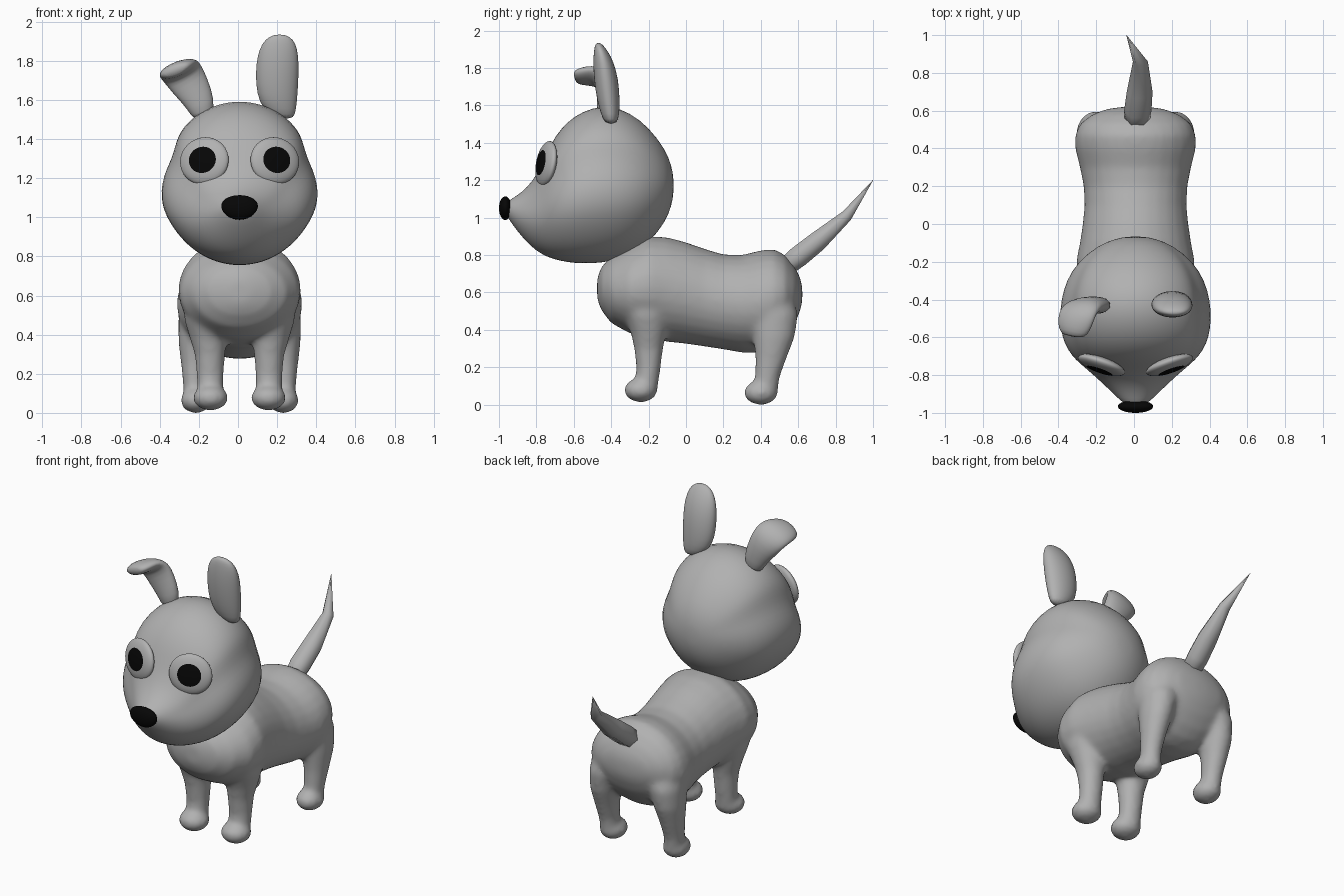
import bpy, bmesh, math
from mathutils import Vector, Matrix

if "Cube" in bpy.data.objects:
    bpy.data.objects.remove(bpy.data.objects["Cube"])


def material(name, v):
    m = bpy.data.materials.new(name)
    m.diffuse_color = (v, v, v, 1)
    m.use_nodes = True
    m.node_tree.nodes["Principled BSDF"].inputs["Base Color"].default_value = m.diffuse_color
    return m


GREY = material("coat grey", 0.44)
BLACK = material("black", 0.002)
MID = .008  # middle plane of head and body


def add_loft(bm, rings):
    """Skin a list of equally long point rings and close both ends."""
    loops = [[bm.verts.new(p) for p in r] for r in rings]
    n = len(loops[0])
    for a, b in zip(loops, loops[1:]):
        for i in range(n):
            j = (i + 1) % n
            bm.faces.new((a[i], a[j], b[j], b[i]))
    bm.faces.new(loops[0])
    bm.faces.new(loops[-1])


def ellipse(c, u, v, n=20):
    c, u, v = Vector(c), Vector(u), Vector(v)
    return [c + u * math.cos(2 * math.pi * i / n) + v * math.sin(2 * math.pi * i / n)
            for i in range(n)]


def add_ball(bm, c, r):
    mat = Matrix.Translation(c) @ Matrix.Diagonal((*r, 1))
    bmesh.ops.create_uvsphere(bm, u_segments=32, v_segments=16, radius=1, matrix=mat)


def finish(bm, name, mats, subsurf=0):
    bmesh.ops.recalc_face_normals(bm, faces=bm.faces)
    me = bpy.data.meshes.new(name)
    bm.to_mesh(me)
    bm.free()
    for m in mats:
        me.materials.append(m)
    for p in me.polygons:
        p.use_smooth = True
    ob = bpy.data.objects.new(name, me)
    bpy.context.collection.objects.link(ob)
    if subsurf:
        s = ob.modifiers.new("subdivision", 'SUBSURF')
        s.levels = s.render_levels = subsurf
    return ob


# Body and four legs, fused into one smooth skin
bm = bmesh.new()
torso = [  # y, bottom, top, half width
    (-.475, .56, .68, .06), (-.45, .50, .74, .16), (-.40, .435, .79, .24),
    (-.30, .38, .85, .305), (-.20, .355, .90, .315), (-.10, .335, .895, .295),
    (0, .325, .868, .28), (.10, .31, .833, .27), (.20, .295, .803, .275),
    (.30, .277, .80, .295), (.40, .275, .825, .32), (.47, .30, .832, .32),
    (.53, .355, .80, .295), (.58, .43, .74, .23), (.61, .50, .68, .15),
    (.622, .55, .63, .05)]
add_loft(bm, [ellipse((0, y, (b + t) / 2), (w, 0, 0), (0, 0, (t - b) / 2), 28)
              for y, b, t, w in torso])
front_leg = [  # z, x, y, half width, half depth
    (.06, .15, -.215, .066, .06), (.20, .15, -.20, .07, .066),
    (.30, .152, -.20, .078, .078), (.38, .16, -.20, .095, .095),
    (.48, .17, -.21, .115, .125), (.62, .165, -.21, .10, .11),
    (.70, .15, -.21, .06, .06)]
back_leg = [
    (.06, .225, .425, .058, .064), (.15, .23, .435, .06, .068),
    (.25, .23, .455, .07, .085), (.36, .225, .470, .088, .112),
    (.48, .208, .472, .106, .128), (.60, .18, .45, .115, .115),
    (.70, .15, .43, .06, .06)]
for s in (-1, 1):
    for leg in (front_leg, back_leg):
        add_loft(bm, [ellipse((s * x, y, z), (rx, 0, 0), (0, ry, 0))
                      for z, x, y, rx, ry in leg])
    add_ball(bm, (s * .148, -.242, .077), (.091, .09, .065))
    add_ball(bm, (s * .223, .40, .064), (.080, .092, .066))
bm.transform(Matrix.Translation((MID, 0, 0)))
body = finish(bm, "body_and_legs", [GREY])
rm = body.modifiers.new("fuse", 'REMESH')
rm.mode = 'VOXEL'
rm.voxel_size = .014
rm.use_smooth_shade = True
sm = body.modifiers.new("soften", 'SMOOTH')
sm.factor = .5
sm.iterations = 16

# Head: round skull running into a pointed muzzle, with full cheeks
skull = [  # y, bottom, top, half width
    (-.066, 1.13, 1.21, .04), (-.078, 1.06, 1.28, .105), (-.11, .975, 1.365, .195),
    (-.20, .86, 1.485, .305), (-.30, .795, 1.562, .365), (-.40, .765, 1.597, .392),
    (-.50, .752, 1.59, .40), (-.60, .755, 1.543, .388), (-.67, .767, 1.475, .355),
    (-.72, .781, 1.40, .315), (-.76, .798, 1.31, .268), (-.80, .822, 1.225, .222),
    (-.85, .867, 1.16, .168), (-.90, .925, 1.12, .115), (-.94, .98, 1.095, .075),
    (-.96, 1.015, 1.08, .038)]
rings = []
for y, b, t, w in skull:
    k = max(0, min(1, (-.08 - y) / .15)) * max(0, min(1, (y + .9) / .2))
    ring = []
    for i in range(40):
        a = 2 * math.pi * i / 40
        n = math.sin(a)
        f = 1 + k * (.03 * math.exp(-((n + .3) / .25) ** 2)
                     - .085 * math.exp(-((n - .35) / .22) ** 2))
        ring.append((MID + w * f * math.cos(a), y, (b + t) / 2 + (t - b) / 2 * n))
    rings.append(ring)
bm = bmesh.new()
add_loft(bm, rings)
finish(bm, "head", [GREY], 1)

# Eyes: flattened balls whose front cap is the black pupil
for s, side in ((-1, "left"), (1, "right")):
    bm = bmesh.new()
    add_ball(bm, (0, 0, 0), (1, 1, 1))
    for f in bm.faces:
        c = f.calc_center_median()
        f.material_index = int(c.z > math.cos(math.radians(33.75)))
    turn = (Matrix.Translation((MID + s * .180, -.747, 1.288))
            @ Matrix.Rotation(s * math.radians(19), 4, 'Z')
            @ Matrix.Rotation(math.radians(80), 4, 'X'))
    bm.transform(turn @ Matrix.Diagonal((.131, .123, .038, 1)))
    finish(bm, side + "_eye", [GREY, BLACK])

# Nose: flat oval, a little wider at the top
bm = bmesh.new()
add_ball(bm, (0, 0, 0), (.093, .034, .063))
for v in bm.verts:
    v.co.x *= 1 + 1.8 * v.co.z
    v.co += Vector((MID, -.966, 1.05))
finish(bm, "nose", [BLACK])

# Upright ear
bm = bmesh.new()
upright = [  # z, x, y, half width, half depth
    (1.50, .24, -.40, .045, .03), (1.55, .213, -.405, .085, .05),
    (1.63, .20, -.415, .106, .062), (1.74, .20, -.427, .112, .066),
    (1.83, .204, -.441, .106, .056), (1.89, .209, -.455, .086, .038),
    (1.922, .212, -.465, .056, .022), (1.934, .212, -.468, .02, .008)]
add_loft(bm, [ellipse((x, y, z), (rx, 0, 0), (0, ry, 0))
              for z, x, y, rx, ry in upright])
finish(bm, "upright_ear", [GREY], 1)

# Folded ear: flat tube swept up and then forward
path = [  # x, y, z, half width, half thickness
    (-.175, -.43, 1.50, .05, .04), (-.19, -.43, 1.58, .075, .046),
    (-.235, -.43, 1.66, .093, .048), (-.272, -.437, 1.72, .104, .046),
    (-.298, -.47, 1.752, .106, .043), (-.313, -.52, 1.757, .100, .040),
    (-.322, -.57, 1.752, .084, .036), (-.325, -.597, 1.748, .055, .022)]
rings = []
for i, (x, y, z, w, d) in enumerate(path):
    a, b = path[max(i - 1, 0)], path[min(i + 1, len(path) - 1)]
    tan = (Vector(b[:3]) - Vector(a[:3])).normalized()
    across = Vector((.93, 0, .37))
    across = (across - tan * across.dot(tan)).normalized()
    rings.append(ellipse((x, y, z), across * w, tan.cross(across) * d))
bm = bmesh.new()
add_loft(bm, rings)
finish(bm, "folded_ear", [GREY], 1)

# Tail: faceted spike bending to one side
tail = [(.015, .50, .71, .055), (.02, .60, .79, .066), (.03, .70, .87, .062),
        (.034, .86, 1.01, .036), (-.04, 1.0, 1.2, .001)]
up = Vector((0, -.67, .74))
bm = bmesh.new()
add_loft(bm, [ellipse((x, y, z), (r * 1.1, 0, 0), up * r, 6) for x, y, z, r in tail])
finish(bm, "tail", [GREY])
